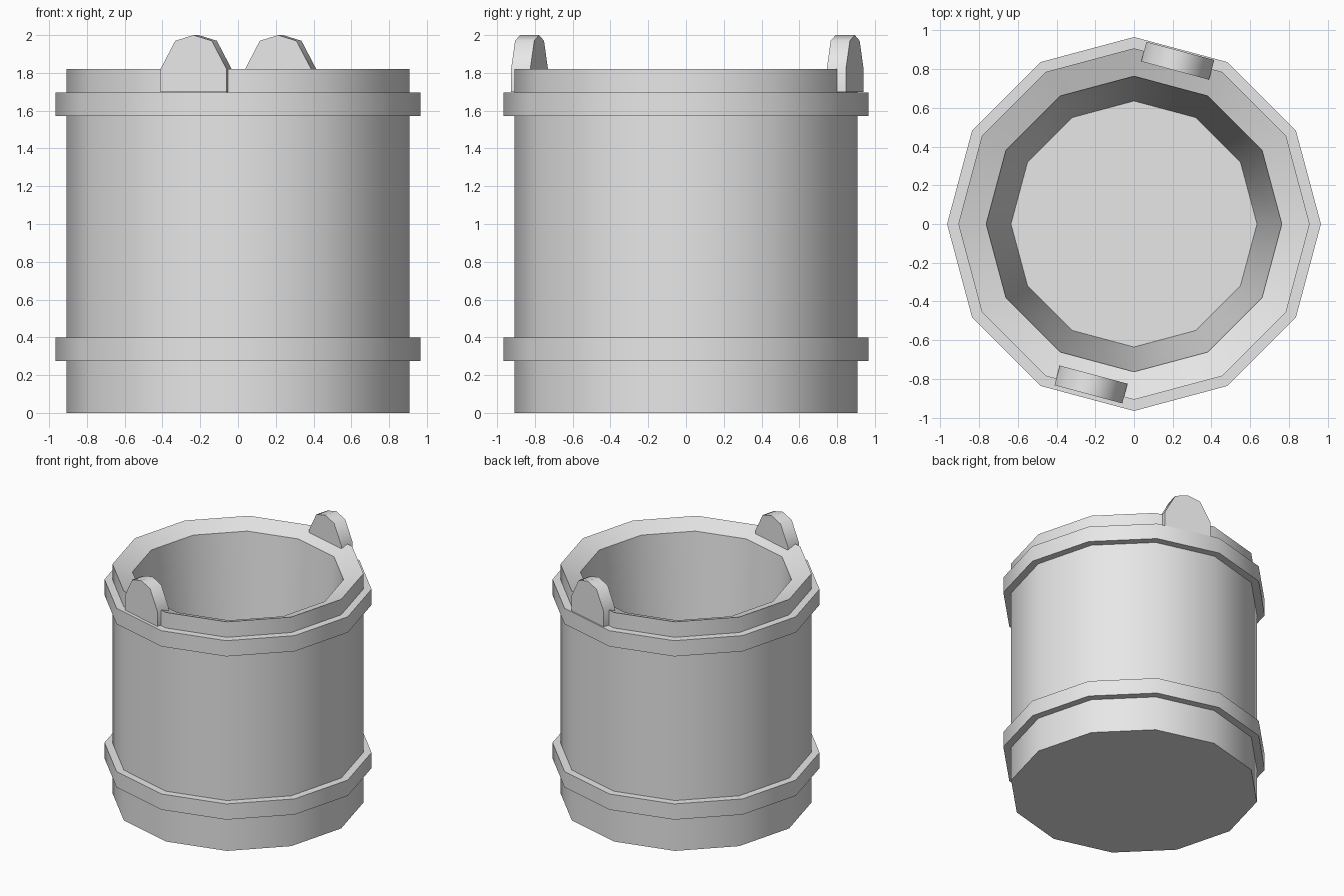
import bpy, bmesh, math
from mathutils import Matrix

cube = bpy.data.objects.get("Cube")
if cube:
    bpy.data.objects.remove(cube, do_unlink=True)

SIDES = 12

grey = bpy.data.materials.new("plain_grey")
grey.use_nodes = True
grey.diffuse_color = (0.8, 0.8, 0.8, 1)
grey.node_tree.nodes["Principled BSDF"].inputs["Base Color"].default_value = (0.8, 0.8, 0.8, 1)


def finish(name, bm, sharp_angle):
    bmesh.ops.recalc_face_normals(bm, faces=bm.faces)
    mesh = bpy.data.meshes.new(name)
    bm.to_mesh(mesh)
    bm.free()
    obj = bpy.data.objects.new(name, mesh)
    bpy.context.collection.objects.link(obj)
    mesh.materials.append(grey)
    bpy.ops.object.select_all(action='DESELECT')
    obj.select_set(True)
    bpy.context.view_layer.objects.active = obj
    bpy.ops.object.shade_smooth_by_angle(angle=math.radians(sharp_angle))
    return obj


def lathe(name, profile, closed):
    """Turn a (radius, height) profile; open profiles get capped at both ends."""
    bm = bmesh.new()
    rings = []
    for r, z in profile:
        angles = [math.tau * i / SIDES for i in range(SIDES)]
        rings.append([bm.verts.new((r * math.cos(a), r * math.sin(a), z)) for a in angles])
    pairs = list(zip(rings, rings[1:]))
    if closed:
        pairs.append((rings[-1], rings[0]))
    else:
        bm.faces.new(rings[0])
        bm.faces.new(rings[-1])
    for a, b in pairs:
        for i in range(SIDES):
            j = (i + 1) % SIDES
            bm.faces.new((a[i], a[j], b[j], b[i]))
    return finish(name, bm, 35)


def lug(name, inner, outer, facing):
    """Round-topped plate standing on the upper hoop, facing outward."""
    half = [(0.181, 1.70), (0.181, 1.82), (0.10, 1.97)]
    outline = half + [(0, 2.0)] + [(-x, z) for x, z in reversed(half)]
    bm = bmesh.new()
    face = bm.faces.new([bm.verts.new((inner, x, z)) for x, z in outline])
    grown = bmesh.ops.extrude_face_region(bm, geom=[face])
    verts = [v for v in grown["geom"] if isinstance(v, bmesh.types.BMVert)]
    bmesh.ops.translate(bm, verts=verts, vec=(outer - inner, 0, 0))
    bm.transform(Matrix.Rotation(math.radians(facing), 4, 'Z'))
    return finish(name, bm, 50)


# Hollow bucket with an inward sloping rim and a tapered inside
lathe("bucket_body", [(0.907, 0), (0.907, 1.82), (0.763, 1.765), (0.635, 0.2)], False)

# Hoops around the body
for name, low in (("lower_hoop", 0.275), ("upper_hoop", 1.572)):
    high = low + 0.125
    lathe(name, [(0.88, low), (0.965, low), (0.965, high), (0.88, high)], True)

# Handle lugs on opposite sides
lug("front_lug", 0.805, 0.91, -105)
lug("back_lug", 0.82, 0.925, 75)
